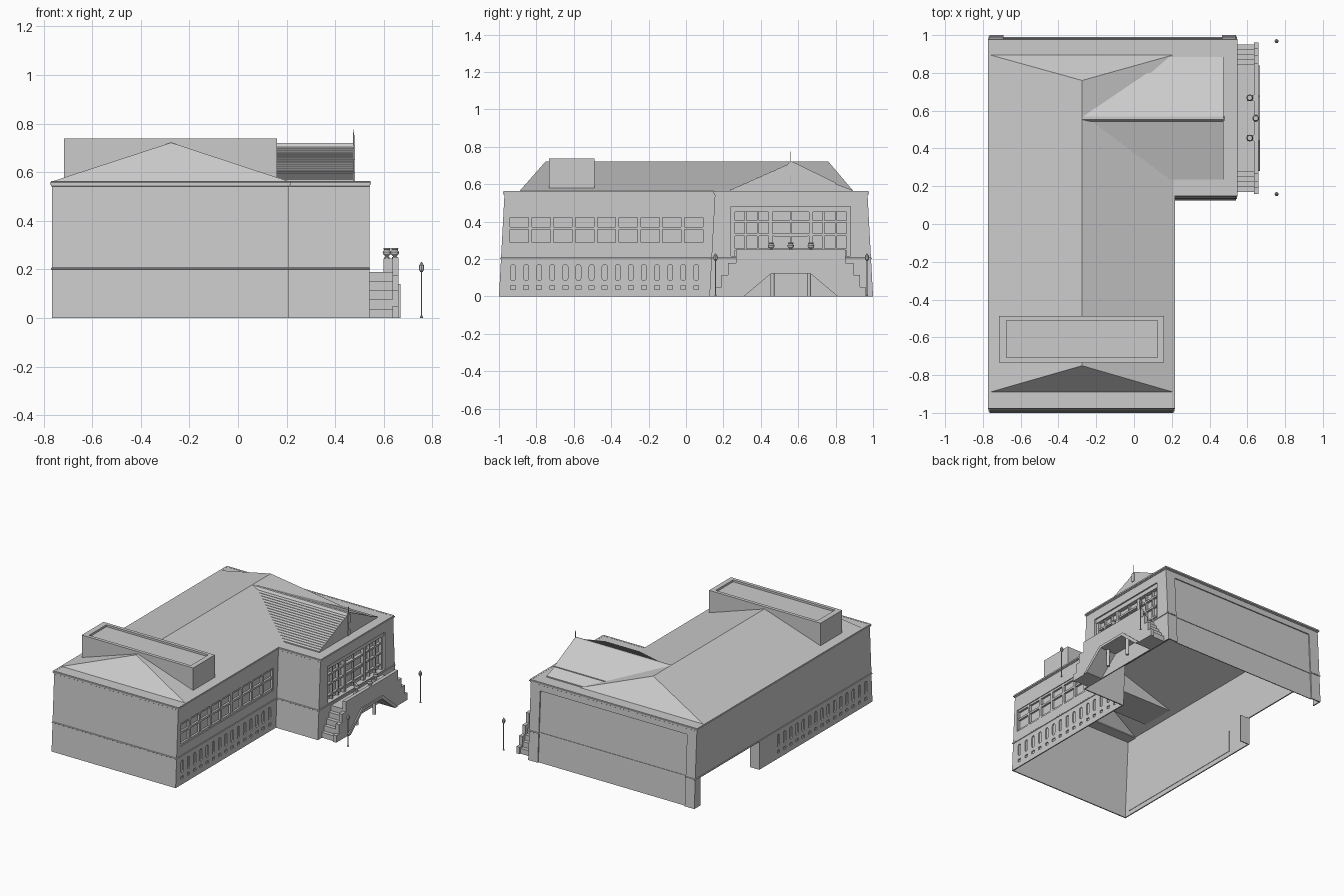
import bpy, bmesh, math
from mathutils import Vector

if "Cube" in bpy.data.objects:
    bpy.data.objects.remove(bpy.data.objects["Cube"])


def finish(name, bm):
    bmesh.ops.recalc_face_normals(bm, faces=bm.faces)
    me = bpy.data.meshes.new(name)
    bm.to_mesh(me)
    bm.free()
    ob = bpy.data.objects.new(name, me)
    bpy.context.collection.objects.link(ob)
    return ob


def loft(bm, rings):
    """Closed solid through a list of equal-length rings."""
    vs = [[bm.verts.new(p) for p in r] for r in rings]
    n = len(vs[0])
    for a, b in zip(vs, vs[1:]):
        for i in range(n):
            bm.faces.new((a[i], a[(i + 1) % n], b[(i + 1) % n], b[i]))
    bm.faces.new(vs[0])
    bm.faces.new(vs[-1])


def add_box(bm, x0, x1, y0, y1, z0, z1):
    loft(bm, [[(x0, y0, z), (x1, y0, z), (x1, y1, z), (x0, y1, z)] for z in (z0, z1)])


def add_prism(bm, prof, x0, x1):
    loft(bm, [[(x, y, z) for y, z in prof] for x in (x0, x1)])


def boxes(name, items):
    bm = bmesh.new()
    for b in items:
        add_box(bm, *b)
    return finish(name, bm)


def prism(name, prof, x0, x1):
    bm = bmesh.new()
    add_prism(bm, prof, x0, x1)
    return finish(name, bm)


def lathe(name, prof, x, y, n=12):
    bm = bmesh.new()
    loft(bm, [[(x + r * math.cos(2 * math.pi * i / n), y + r * math.sin(2 * math.pi * i / n), z)
               for i in range(n)] for r, z in prof])
    return finish(name, bm)


def reveal(x0, x1, y0, y1, z0, z1, t=.004):
    """Pane and four jambs of a window recess facing +x."""
    return [(x0, x0 + t, y0, y1, z0, z1), (x0, x1, y0 - t, y0, z0, z1), (x0, x1, y1, y1 + t, z0, z1),
            (x0, x1, y0, y1, z0 - t, z0), (x0, x1, y0, y1, z1, z1 + t)]


def cut(ob, *cutters):
    for c in cutters:
        m = ob.modifiers.new("cut", 'BOOLEAN')
        m.operation, m.solver, m.object = 'DIFFERENCE', 'EXACT', c
        with bpy.context.temp_override(object=ob, active_object=ob):
            bpy.ops.object.modifier_apply(modifier=m.name)


def l_ring(z, e=0.0):
    """L-shaped plan; walls facing front and back lean inward with height."""
    t = 0.054 * z
    f, b, s = -1 + t - e, 1 - t + e, 0.125 + t - e
    return [(-.765 - e, f, z), (.21 + e, f, z), (.21 + e, s, z), (.54 + e, s, z),
            (.54 + e, b, z), (-.765 - e, b, z)]


def l_solid(name, levels):
    bm = bmesh.new()
    loft(bm, [l_ring(z, e) for z, e in levels])
    return finish(name, bm)


# Thin walls, ledge and cornice, hollowed out
walls = l_solid("walls", [(0, 0), (.55, 0)])
ledge = l_solid("ledge", [(.199, .001), (.201, .004), (.206, .004), (.209, .001)])
cornice = l_solid("cornice", [(.541, .001), (.543, .004), (.549, .004), (.55, .008), (.557, .008), (.559, .005), (.563, .005)])
interior = l_solid("interior_cutter", [(-.1, -.008), (.7, -.008)])

# Slit windows in both long walls
slit_y = [-.925 + .07 * i for i in range(15)]
bm = bmesh.new()
for y in slit_y:
    r = .013
    cap = [(y + r * math.cos(a), .158 + r * math.sin(a)) for a in [math.pi * k / 6 for k in range(7)]]
    cap += [(y + r * math.cos(a), .097 + r * math.sin(a)) for a in [math.pi * (1 + k / 6) for k in range(7)]]
    add_prism(bm, cap, -.85, .3)
    add_box(bm, -.85, .3, y - r, y + r, .038, .058)
slits = finish("slit_cutter", bm)

# Window band, front recess, side opening and back panel
openings = boxes("opening_cutter", [(.188, .3, -.95, .1, .275, .435),
                                    (.505, .7, .24, .88, .215, .48),
                                    (-.9, -.69, .27, .93, -.1, .198)])
panel = prism("panel_cutter", [(.95, -.1), (1.1, -.1), (1.1, .5), (.92, .5)], -.69, .465)
cut(walls, interior, slits, openings, panel)
cut(cornice, interior)
cut(ledge, interior, panel)
for c in (interior, slits, openings, panel):
    bpy.data.objects.remove(c)
prism("back_panel", [(.985, 0), (.991, 0), (.963, .505), (.957, .505)], -.695, .47)
prism("back_panel_rail", [(.976, .198), (.984, .198), (.983, .21), (.973, .21)], -.69, .465)
boxes("side_opening_return", [(-.764, -.69, .264, .27, 0, .198)])
boxes("slit_panes", [(x, x + .003, -.95, .08, .03, .18) for x in (.197, -.755)])

# Long window band
bars = reveal(.186, .209, -.95, .1, .275, .435)
bars += [(.187, .206, -.95 + 1.05 * i / 9 - .009, -.95 + 1.05 * i / 9 + .009, .275, .435) for i in range(10)]
bars += [(.187, .204, -.95, .1, z - .007, z + .007) for z in (.282, .365, .428)]
boxes("side_window_frames", bars)

# Entrance glazing: posts, bars and door
ent = reveal(.498, .539, .24, .88, .215, .48)
ent += [(.5, .525, y - .011, y + .011, .215, .48) for y in (.251, .451, .669, .869)]
ent += [(.5, .52, y - .005, y + .005, .215, .45) for y in (.318, .384, .736, .802)]
ent += [(.5, .519, .24, .88, z - .006, z + .006) for z in (.25, .33, .40)]
ent += [(.5, .53, .24, .88, .45, .48), (.5, .517, .555, .565, .215, .45),
        (.5, .524, .47, .65, .395, .408), (.5, .524, .47, .65, .32, .332)]
boxes("entrance_frames", ent)

# Main hip roof with flat edge strips
bm = bmesh.new()
b = [bm.verts.new(p) for p in ((-.762, -.89, .563), (.208, -.89, .563), (.208, .895, .563), (-.762, .895, .563))]
r0, r1 = bm.verts.new((-.275, -.75, .722)), bm.verts.new((-.275, .76, .722))
for f in ((b[0], b[1], r0), (b[1], b[2], r1, r0), (b[2], b[3], r1), (b[3], b[0], r0, r1)):
    bm.faces.new(f)
finish("hip_roof", bm)
boxes("flat_roof", [(-.76, .21, -.965, -.885, .556, .562), (-.76, .21, .885, .965, .556, .562),
                    (.2, .535, .16, .965, .556, .562)])

# Wing gable with fine stepped tile courses, trimmed where it meets the hip roof
half = []
n = 18
for i in range(n):
    d0, d1 = .325 * (1 - i / n), .325 * (1 - (i + 1) / n)
    z0 = .57 + .144 * i / n
    half += [(d0, z0), (d1, z0 + .005)]
prof = [(.56 - d, z) for d, z in half[:-1]] + [(.552, .721), (.568, .721)]
prof += [(.56 + .24, .608), (.56 + .24, .602), (.56 + .325, .57), (.56 + .325, .562), (.56 - .325, .562)]
gable = prism("wing_gable_roof", prof, -.275, .475)
bm = bmesh.new()
bm.from_mesh(gable.data)
bmesh.ops.bisect_plane(bm, geom=bm.verts[:] + bm.edges[:] + bm.faces[:], dist=1e-5,
                       plane_co=Vector((.208, 0, .563)), plane_no=Vector((.159, 0, .483)), clear_inner=True)
bm.to_mesh(gable.data)
bm.free()

# Pole and brackets on the gable end
boxes("pole_brackets", [(.472, .482, .548, .572, .65, .71), (.472, .482, .548, .572, .563, .60)])
lathe("roof_pole", [(.003, .6), (.003, .74), (.0012, .775)], .476, .56, 6)

# Roof enclosure with shallow sunken top
box = boxes("roof_enclosure", [(-.715, .16, -.732, -.488, .575, .738)])
c = boxes("enclosure_cutter", [(-.675, .125, -.708, -.512, .724, .9)])
cut(box, c)
bpy.data.objects.remove(c)


def mirrored(half):
    """Profile given as (distance from stair centre, z), mirrored."""
    return [(.56 + d, z) for d, z in half] + [(.56 - d, z) for d, z in reversed(half)]


# Double stair: treads, stepped parapet and arch trim
under = [(.105, .122), (.25, 0)]
steps = [(.39, 0)]
for i in range(5):
    d = .39 - .026 * i
    steps += [(d, .038 * (i + 1)), (d - .026, .038 * (i + 1))]
prism("stair_flights", mirrored(under + steps), .535, .636)
parapet = [(.40, 0), (.40, .05), (.37, .05), (.37, .115), (.335, .115), (.335, .178), (.293, .178), (.293, .25)]
prism("stair_parapet", mirrored(under + parapet), .635, .66)
prism("arch_trim", mirrored(under + [(.28, 0), (.118, .14)]), .659, .668)

# Parapet pedestals, posts, urns and lamps
boxes("urn_pedestals", [(.598, .636, y - .016, y + .016, .19, .245) for y in (.455, .668)])
for x, y in ((.613, .455), (.645, .56), (.613, .668)):
    lathe("urn", [(.011, .243), (.011, .25), (.006, .254), (.016, .263), (.018, .272), (.012, .28),
                  (.015, .285), (.013, .288)], x, y)
for y in (.462, .658):
    lathe("landing_post", [(.011, 0), (.011, .13)], .61, y)
for y in (.158, .968):
    lathe("lamp_post", [(.006, 0), (.006, .006), (.003, .01), (.003, .19)], .755, y, 8)
    lathe("lamp_head", [(.005, .19), (.011, .2), (.011, .216), (.006, .222), (.002, .23)], .755, y, 8)
